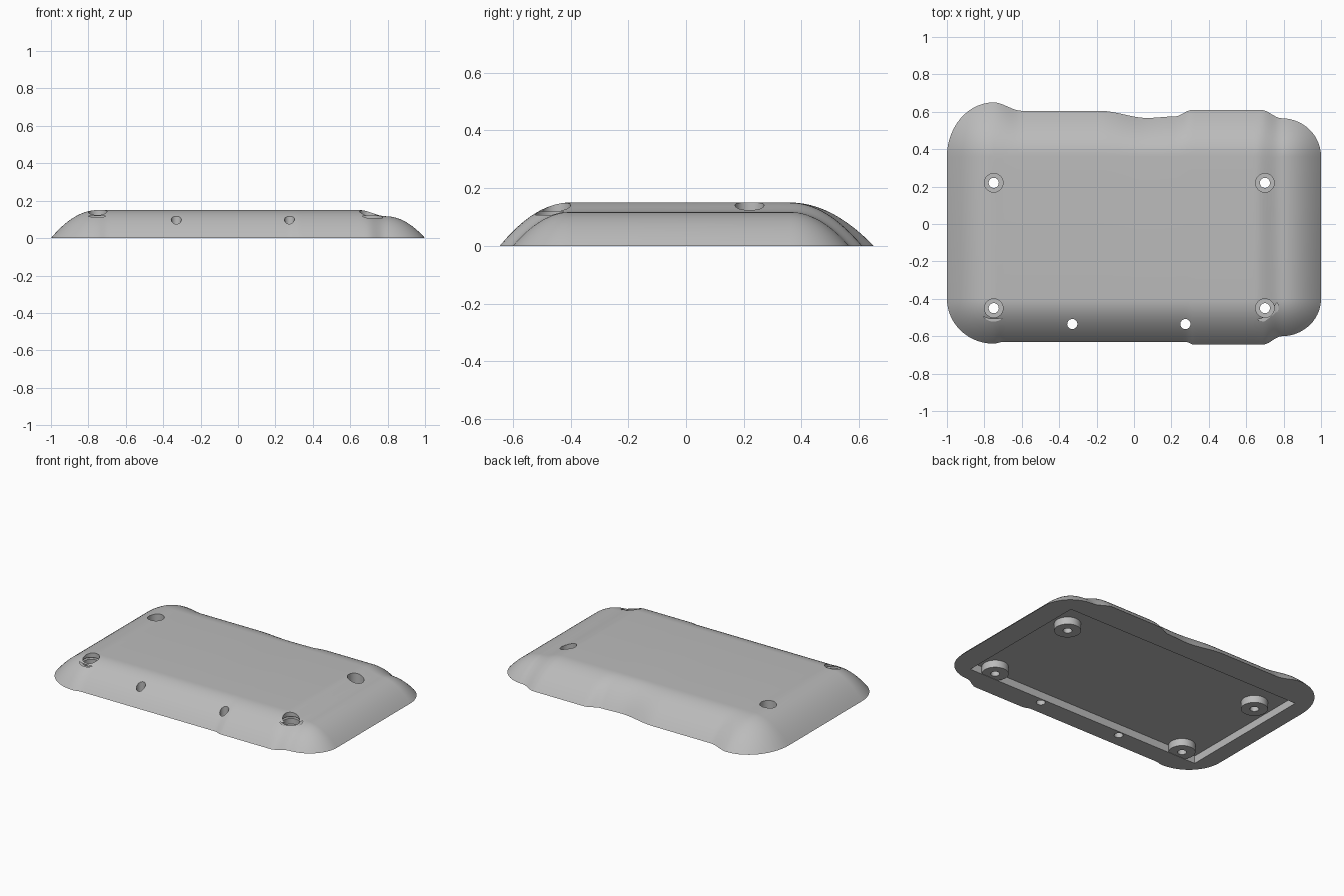
import bpy, bmesh, math

cube = bpy.data.objects.get("Cube")
if cube:
    bpy.data.objects.remove(cube)

# Single flat grey material
grey = bpy.data.materials.new("shell grey")
grey.use_nodes = True
COLOUR = (0.5, 0.5, 0.5, 1)
grey.diffuse_color = COLOUR
grey.node_tree.nodes["Principled BSDF"].inputs["Base Color"].default_value = COLOUR

# Flat top area, from which the rim slopes down to the outline
LEFT, RIGHT, FRONT, BACK = -0.75, 0.79, -0.40, 0.36
HEIGHT = 0.15

# Outline keys (x, y) along the front and the back edges
front_keys = [(LEFT, -0.64), (-0.70, -0.63), (0.28, -0.63), (0.32, -0.645),
              (0.69, -0.645), (RIGHT, -0.60)]
back_keys = [(LEFT, 0.65), (-0.60, 0.605), (-0.18, 0.605), (0.07, 0.567),
             (0.22, 0.575), (0.31, 0.61), (0.68, 0.61), (RIGHT, 0.565)]
height_keys = [(LEFT, HEIGHT), (0.65, HEIGHT), (RIGHT, 0.117)]


def ease(keys, x):
    """Smooth step between neighbouring keys."""
    for (x0, y0), (x1, y1) in zip(keys, keys[1:]):
        if x <= x1:
            t = max(0, (x - x0) / (x1 - x0))
            return y0 + (y1 - y0) * t * t * (3 - 2 * t)
    return keys[-1][1]


def corner(cx, cy, rx, ry, start, steps=14):
    """Quarter ellipse, without its first point."""
    pts = []
    for i in range(1, steps + 1):
        a = math.radians(start + 90 * i / steps)
        pts.append((cx + rx * math.cos(a), cy + ry * math.sin(a)))
    return pts


def clamp(v, lo, hi):
    return max(lo, min(hi, v))


def finish(bm, name):
    bmesh.ops.recalc_face_normals(bm, faces=bm.faces)
    mesh = bpy.data.meshes.new(name)
    bm.to_mesh(mesh)
    bm.free()
    mesh.materials.append(grey)
    ob = bpy.data.objects.new(name, mesh)
    bpy.context.collection.objects.link(ob)
    return ob


def build_shell():
    count = 90
    xs = [LEFT + (RIGHT - LEFT) * i / count for i in range(count + 1)]
    front = [(x, ease(front_keys, x)) for x in xs]
    back = [(x, ease(back_keys, x)) for x in reversed(xs)]
    outline = list(front)
    right_front = corner(RIGHT, FRONT, 1 - RIGHT, 0.20, 270)
    right_back = [(1.0, BACK)] + corner(RIGHT, BACK, 1 - RIGHT, 0.205, 0)[:-1]
    left_back = corner(LEFT, BACK, 1 + LEFT, 0.29, 90)
    left_front = [(-1.0, FRONT)] + corner(LEFT, FRONT, 1 + LEFT, 0.24, 180)[:-1]
    outline += right_front + right_back + back + left_back + left_front
    bm = bmesh.new()
    steps = 14
    rings = []
    for k in range(steps + 1):
        s = k / steps
        ring = []
        for x, y in outline:
            qx, qy = clamp(x, LEFT, RIGHT), clamp(y, FRONT, BACK)
            z = ease(height_keys, qx) * (1 - (1 - s) ** 2)
            ring.append(bm.verts.new((x + (qx - x) * s, y + (qy - y) * s, z)))
        rings.append(ring)
    n = len(outline)
    for lower, upper in zip(rings, rings[1:]):
        for i in range(n):
            j = (i + 1) % n
            bm.faces.new((lower[i], lower[j], upper[j], upper[i]))
    # Flat underside, and top strips running from front to back
    bm.faces.new(rings[0][::-1])
    top = rings[-1]
    last = count + len(right_front) + len(right_back) + count + 1
    for i in range(count):
        bm.faces.new((top[i], top[i + 1], top[last - i - 1], top[last - i]))
    bmesh.ops.remove_doubles(bm, verts=bm.verts, dist=1e-5)
    bmesh.ops.dissolve_degenerate(bm, edges=bm.edges, dist=1e-6)
    return finish(bm, "shell")


def cylinder(name, x, y, radius, z0, z1):
    bm = bmesh.new()
    bmesh.ops.create_cone(bm, cap_ends=True, segments=40, radius1=radius,
                          radius2=radius, depth=z1 - z0)
    bmesh.ops.translate(bm, verts=bm.verts, vec=(x, y, (z0 + z1) / 2))
    return finish(bm, name)


def box(name, x0, x1, y0, y1, z0, z1):
    bm = bmesh.new()
    bmesh.ops.create_cube(bm, size=1)
    bmesh.ops.scale(bm, verts=bm.verts, vec=(x1 - x0, y1 - y0, z1 - z0))
    bmesh.ops.translate(bm, verts=bm.verts,
                        vec=((x0 + x1) / 2, (y0 + y1) / 2, (z0 + z1) / 2))
    return finish(bm, name)


def combine(tool, operation="DIFFERENCE"):
    """Apply a boolean to the shell and drop the tool."""
    tool.hide_render = True
    mod = shell.modifiers.new(tool.name, "BOOLEAN")
    mod.operation = operation
    mod.solver = "EXACT"
    mod.object = tool
    bpy.ops.object.modifier_apply(modifier=mod.name)
    bpy.data.objects.remove(tool)


shell = build_shell()
bpy.ops.object.select_all(action="DESELECT")
bpy.context.view_layer.objects.active = shell
shell.select_set(True)

# Shallow pocket underneath
combine(box("pocket", -0.89, 0.85, -0.50, 0.43, -0.1, 0.05))

# Four screw bosses with counterbored holes
screws = [(x, y) for x in (-0.75, 0.70) for y in (-0.45, 0.22)]
for x, y in screws:
    combine(cylinder("boss", x, y, 0.08, 0.002, 0.06), "UNION")
for x, y in screws:
    combine(cylinder("screw_hole", x, y, 0.027, -0.1, 0.3))
    combine(cylinder("counterbore", x, y, 0.05, 0.07, 0.3))
    # Crescent slot in the slope beside the front screws
    if y < 0:
        combine(cylinder("slot", x, y, 0.072, 0.107, 0.119))

# Two small holes through the front rim
for x in (-0.33, 0.275):
    combine(cylinder("rim_hole", x, -0.535, 0.027, -0.1, 0.3))

bpy.ops.object.shade_smooth_by_angle(angle=math.radians(30))
